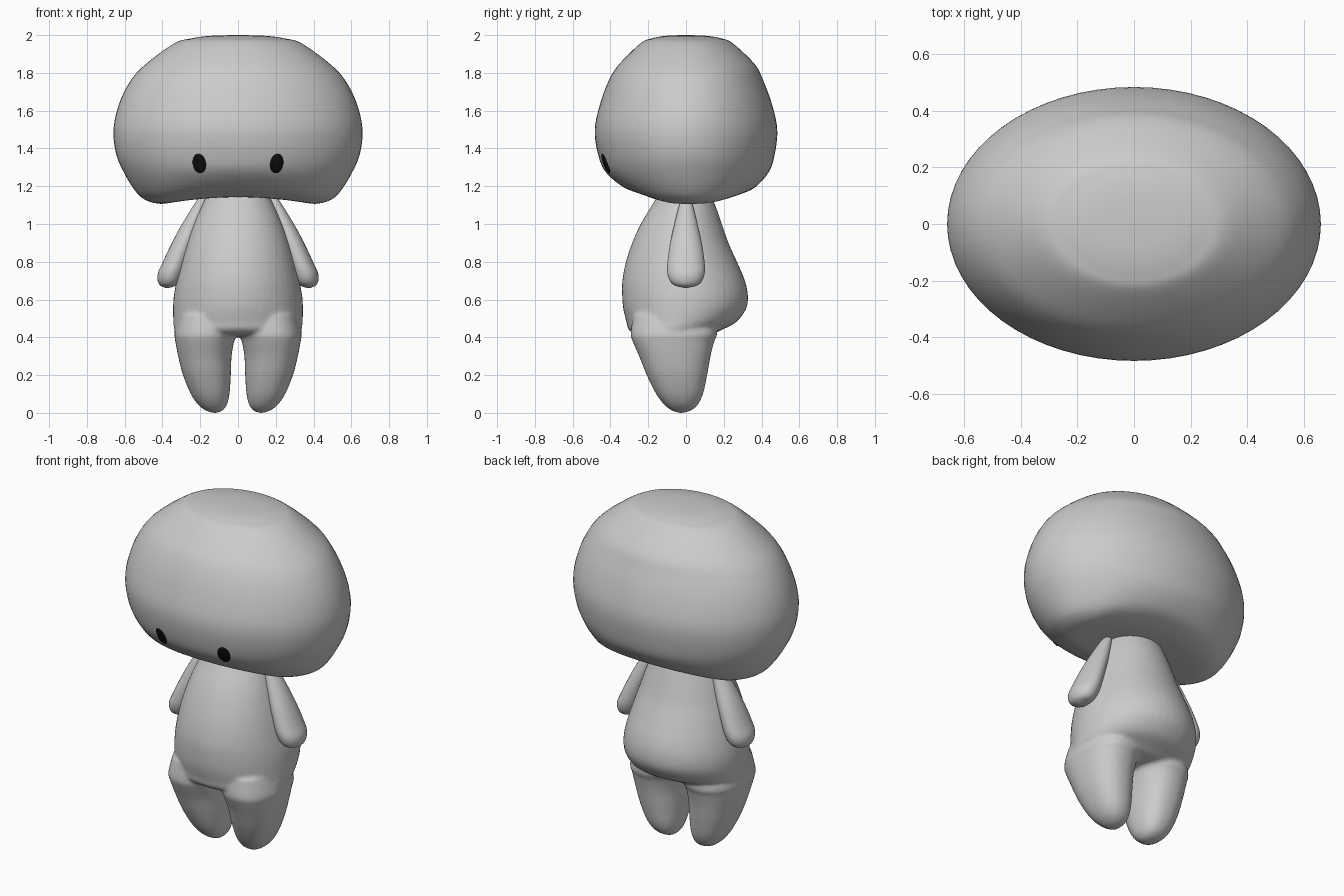
import bpy, bmesh, math
from mathutils import Vector

if "Cube" in bpy.data.objects:
    bpy.data.objects.remove(bpy.data.objects["Cube"])


def spline(rows, steps=5):
    # Catmull-Rom interpolation through the profile rows
    pts = [rows[0]] + list(rows) + [rows[-1]]
    out = []
    for i in range(1, len(pts) - 2):
        a, b, c, d = pts[i - 1:i + 3]
        for s in range(steps):
            t = s / steps
            out.append([0.5 * (2 * q + (r - p) * t + (2 * p - 5 * q + 4 * r - w) * t * t
                               + (3 * q - p - 3 * r + w) * t ** 3)
                        for p, q, r, w in zip(a, b, c, d)])
    return out + [list(rows[-1])]


def loft(bm, rows, side=1, power=2.0, n=48):
    # skin rounded sections given as (z, x min, x max, y min, y max)
    rings = []
    for z, x0, x1, y0, y1 in spline(rows):
        ring = []
        for k in range(n):
            a = 2 * math.pi * k / n
            c, s = math.cos(a), math.sin(a)
            u = math.copysign(abs(c) ** (2 / power), c)
            v = math.copysign(abs(s) ** (2 / power), s)
            ring.append(bm.verts.new((side * ((x0 + x1) / 2 + u * (x1 - x0) / 2),
                                      (y0 + y1) / 2 + v * (y1 - y0) / 2, z)))
        rings.append(ring)
    for a, b in zip(rings, rings[1:]):
        for k in range(n):
            bm.faces.new((a[k], a[(k + 1) % n], b[(k + 1) % n], b[k]))
    bm.faces.new(rings[0])
    bm.faces.new(rings[-1])


def make(name, bm):
    bmesh.ops.recalc_face_normals(bm, faces=bm.faces)
    for f in bm.faces:
        f.smooth = True
    me = bpy.data.meshes.new(name)
    bm.to_mesh(me)
    bm.free()
    ob = bpy.data.objects.new(name, me)
    bpy.context.collection.objects.link(ob)
    return ob


# Head: wide rounded cushion with an arched underside
head_rows = [(2.0, .02, -.02, .02), (1.996, .15, -.11, .11), (1.982, .25, -.185, .19),
             (1.955, .34, -.243, .25), (1.845, .49, -.355, .365), (1.757, .57, -.41, .41),
             (1.635, .63, -.455, .455), (1.5, .659, -.483, .483), (1.37, .645, -.466, .47),
             (1.265, .60, -.423, .437), (1.17, .54, -.335, .37), (1.126, .487, -.25, .30),
             (1.107, .41, -.19, .22), (1.104, .25, -.11, .13), (1.104, .02, -.02, .02)]
bm = bmesh.new()
loft(bm, [(z, -w, w, f, b) for z, w, f, b in head_rows], n=64)
for v in bm.verts:
    fade = min(1, max(0, (1.3 - v.co.z) / .18))
    v.co.z += .038 * fade * max(0, 1 - (v.co.x / .4) ** 2)
head = make("head", bm)

# Body: torso and legs fused into one soft skin
torso_rows = [(1.2, .14, -.12, .11), (1.1, .19, -.18, .155), (1.0, .235, -.24, .19),
              (.9, .27, -.285, .225), (.8, .30, -.318, .27), (.7, .325, -.337, .312),
              (.62, .34, -.338, .328), (.55, .344, -.332, .318), (.48, .342, -.315, .265),
              (.44, .335, -.303, .19), (.415, .29, -.25, .13), (.405, .04, -.06, .0)]
leg_rows = [(.52, .015, .31, -.28, .15), (.42, .008, .336, -.293, .165), (.38, .02, .332, -.283, .15),
            (.3, .034, .317, -.248, .13), (.2, .038, .291, -.208, .112), (.1, .045, .25, -.158, .09),
            (.04, .06, .208, -.112, .06), (.01, .085, .165, -.07, .02), (.0, .115, .13, -.035, -.02)]
bm = bmesh.new()
loft(bm, [(z, -w, w, f, b) for z, w, f, b in torso_rows])
for side in (-1, 1):
    loft(bm, leg_rows, side, 2.3)
body = make("body", bm)
mod = body.modifiers.new("fuse", 'REMESH')
mod.mode = 'VOXEL'
mod.voxel_size = .011
mod.use_smooth_shade = True
mod = body.modifiers.new("soften", 'SMOOTH')
mod.factor = .5
mod.iterations = 5

# Arms: tapered drops hanging from under the head
arm_rows = [(1.15, .16, .20, -.02, .02), (1.1, .17, .235, -.036, .036), (.98, .20, .308, -.066, .066),
            (.88, .235, .36, -.087, .087), (.79, .265, .402, -.099, .099), (.74, .282, .424, -.099, .099),
            (.70, .30, .425, -.086, .086), (.675, .325, .412, -.06, .06), (.662, .365, .385, -.01, .01)]

for side, tag in ((-1, "left"), (1, "right")):
    bm = bmesh.new()
    loft(bm, arm_rows, side)
    make("arm_" + tag, bm)

# Eyes: black ovals pressed onto the face
black = bpy.data.materials.new("black")
black.diffuse_color = (.005, .005, .005, 1)
black.use_nodes = True
black.node_tree.nodes["Principled BSDF"].inputs["Base Color"].default_value = black.diffuse_color
bpy.context.view_layer.update()
for side, tag in ((-1, "left"), (1, "right")):
    hit, loc, normal, _ = head.ray_cast(Vector((side * .205, -2, 1.32)), Vector((0, 1, 0)))
    bm = bmesh.new()
    bmesh.ops.create_uvsphere(bm, u_segments=32, v_segments=16, radius=1)
    eye = make("eye_" + tag, bm)
    eye.location = loc
    eye.rotation_euler = normal.to_track_quat('Y', 'Z').to_euler()
    eye.scale = (.036, .010, .055)
    eye.data.materials.append(black)
